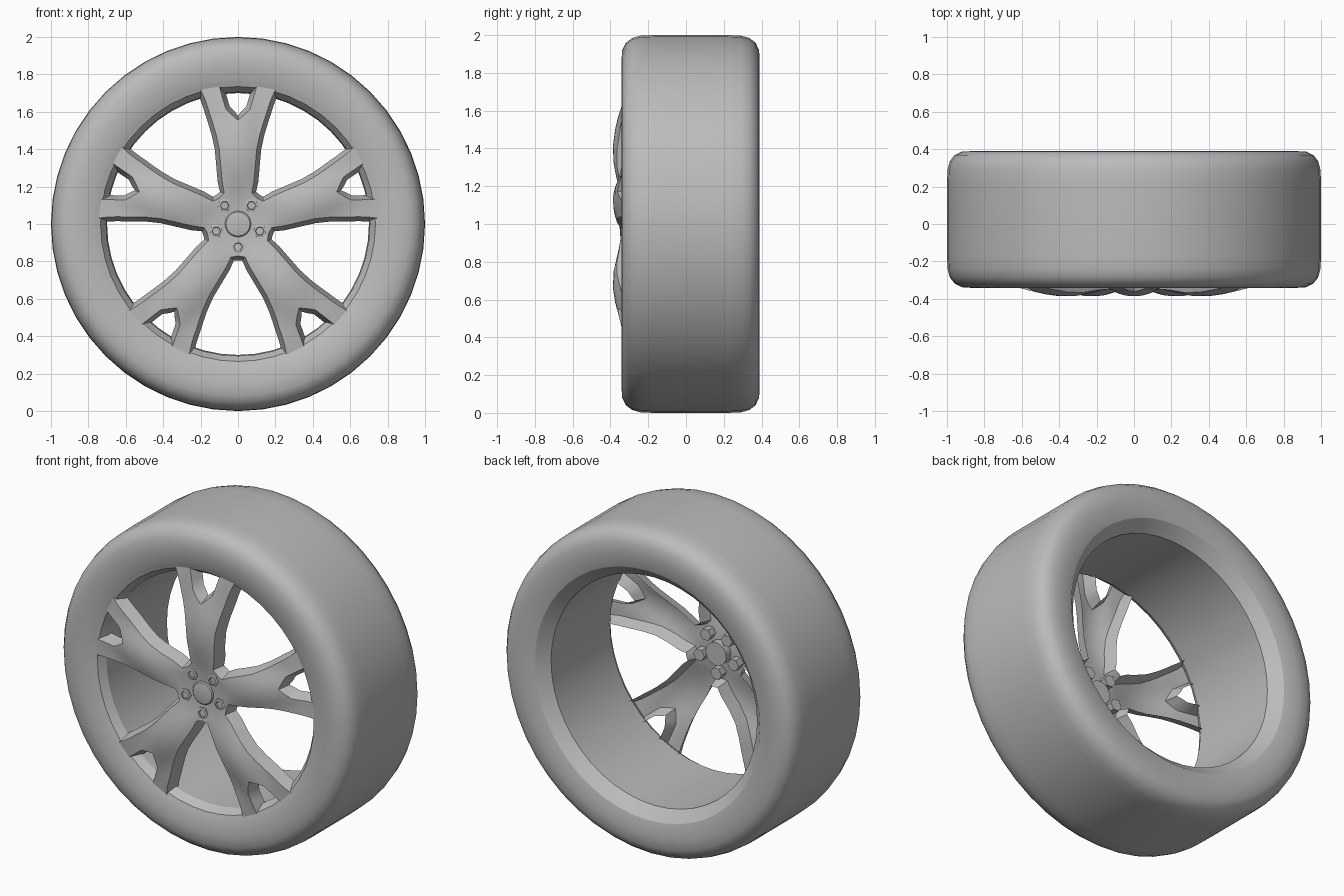
import bpy, bmesh, math
from mathutils import Vector

cube = bpy.data.objects.get("Cube")
if cube:
    bpy.data.objects.remove(cube)

grey = bpy.data.materials.new("plain grey")
grey.use_nodes = True
GREY = (0.5, 0.5, 0.5, 1)
grey.diffuse_color = GREY
grey.node_tree.nodes["Principled BSDF"].inputs["Base Color"].default_value = GREY

CENTRE = Vector((0, 0, 1))


def finish(name, bm, angle=30):
    """Turn a bmesh around the axle into a shaded object."""
    mesh = bpy.data.meshes.new(name)
    bm.to_mesh(mesh)
    bm.free()
    mesh.materials.append(grey)
    obj = bpy.data.objects.new(name, mesh)
    obj.location = CENTRE
    bpy.context.collection.objects.link(obj)
    bpy.ops.object.select_all(action="DESELECT")
    obj.select_set(True)
    bpy.context.view_layer.objects.active = obj
    bpy.ops.object.shade_smooth_by_angle(angle=math.radians(angle))
    return obj


def lathe(name, profile, steps=48, angle=30, flip=False):
    """Spin (radius, y) points around the axle."""
    bm = bmesh.new()
    verts = [bm.verts.new((r, y, 0)) for r, y in profile]
    edges = [bm.edges.new(pair) for pair in zip(verts, verts[1:])]
    bmesh.ops.spin(bm, geom=verts + edges, cent=(0, 0, 0), axis=(0, 1, 0),
                   angle=math.tau, steps=steps, use_merge=True)
    bmesh.ops.remove_doubles(bm, verts=bm.verts, dist=0.0001)
    bmesh.ops.recalc_face_normals(bm, faces=bm.faces)
    out = sum(f.normal.dot(Vector((f.calc_center_median().x, 0, f.calc_center_median().z)))
              for f in bm.faces)
    if (out < 0) != flip:
        bmesh.ops.reverse_faces(bm, faces=bm.faces)
    return finish(name, bm, angle)


# Tyre: sidewalls, rounded shoulders and flat tread
lathe("tyre", [(.765, -.325), (.80, -.335), (.86, -.342), (.92, -.338),
               (.96, -.318), (.985, -.285), (.997, -.24), (1, -.17),
               (1, .22), (.997, .29), (.985, .335), (.96, .368),
               (.92, .387), (.86, .39), (.80, .384), (.765, .375)])

# Rim barrel with chamfered lips, facing inwards
lathe("rim_barrel", [(.765, -.325), (.735, -.315), (.705, -.27),
                     (.70, .31), (.765, .375)], angle=20, flip=True)


def face_depth(u, r):
    """Front surface of the spokes: dished hub, bulging and crowned arms."""
    stations = [(0, -.335), (.12, -.337), (.2, -.357), (.29, -.38), (.38, -.39),
                (.48, -.38), (.62, -.348), (.8, -.31)]
    for (r0, y0), (r1, y1) in zip(stations, stations[1:]):
        if r <= r1:
            y = y0 + (y1 - y0) * (r - r0) / (r1 - r0)
            break
    ramp = min(1, max(0, (r - .15) / .1)) * min(1, max(0, (.72 - r) / .2))
    return y + ramp * min(2.2 * u * u, .025)


# Half a spoke: centre line splitting around the pocket, and outer edge
inner = [(0, 0), (0, .08), (0, .15), (0, .19), (0, .25), (0, .33), (0, .42),
         (0, .5), (0, .555), (.035, .585), (.065, .615), (.08, .665), (.1, .735)]
outer = [(0, 0), (.047, .065), (.1, .138), (.074, .165), (.085, .23), (.092, .31),
         (.1, .4), (.117, .48), (.135, .54), (.15, .585), (.162, .625),
         (.178, .67), (.2, .718)]
ACROSS = 4

bm = bmesh.new()
for k in range(5):
    a = k * math.tau / 5
    for side in (1, -1):
        rows = []
        for p, q in zip(inner, outer):
            row = []
            for i in range(ACROSS + 1):
                t = i / ACROSS
                u, v = p[0] + (q[0] - p[0]) * t, p[1] + (q[1] - p[1]) * t
                y = face_depth(u, math.hypot(u, v))
                x = side * u
                row.append(bm.verts.new((x * math.cos(a) + v * math.sin(a), y,
                                         v * math.cos(a) - x * math.sin(a))))
            rows.append(row)
        for low, high in zip(rows, rows[1:]):
            for i in range(ACROSS):
                loop = [low[i], low[i + 1], high[i + 1], high[i]]
                bm.faces.new(loop if side > 0 else loop[::-1])
bmesh.ops.remove_doubles(bm, verts=bm.verts, dist=0.0005)
bmesh.ops.dissolve_degenerate(bm, edges=bm.edges, dist=0.0005)

# Flared side walls behind every open edge, except where spokes meet the rim
walls = [e for e in bm.edges if e.is_boundary
         and min(math.hypot(v.co.x, v.co.z) for v in e.verts) < .73]
away = {}
for e in walls:
    d = e.verts[1].co - e.verts[0].co
    n = Vector((d.z, 0, -d.x)).normalized()
    mid = (e.verts[0].co + e.verts[1].co) / 2
    if n.dot(mid - e.link_faces[0].calc_center_median()) < 0:
        n = -n
    for v in e.verts:
        away[v] = away.get(v, Vector()) + n
back = {v: bm.verts.new(v.co + n.normalized() * .024 + Vector((0, .075, 0)))
        for v, n in away.items()}
for e in walls:
    v0, v1 = e.verts
    bm.faces.new((v0, v1, back[v1], back[v0]))
bmesh.ops.recalc_face_normals(bm, faces=bm.faces)
if sum(f.normal.y * f.calc_area() for f in bm.faces) > 0:
    bmesh.ops.reverse_faces(bm, faces=bm.faces)
finish("spokes", bm, 35)

# Centre cap: shallow dome on a short stub
lathe("centre_cap", [(0, -.352), (.04, -.35), (.064, -.346), (.07, -.34),
                     (.07, -.29), (0, -.29)], steps=24)


# Five hexagonal wheel nuts, each with a recessed socket
for k in range(5):
    a = math.pi / 5 + k * math.tau / 5
    nut = lathe("wheel_nut_%d" % (k + 1),
                [(0, -.338), (.021, -.338), (.024, -.35), (.036, -.346),
                 (.038, -.29), (0, -.29)], steps=6)
    nut.location = CENTRE + Vector((.122 * math.sin(a), 0, .122 * math.cos(a)))
